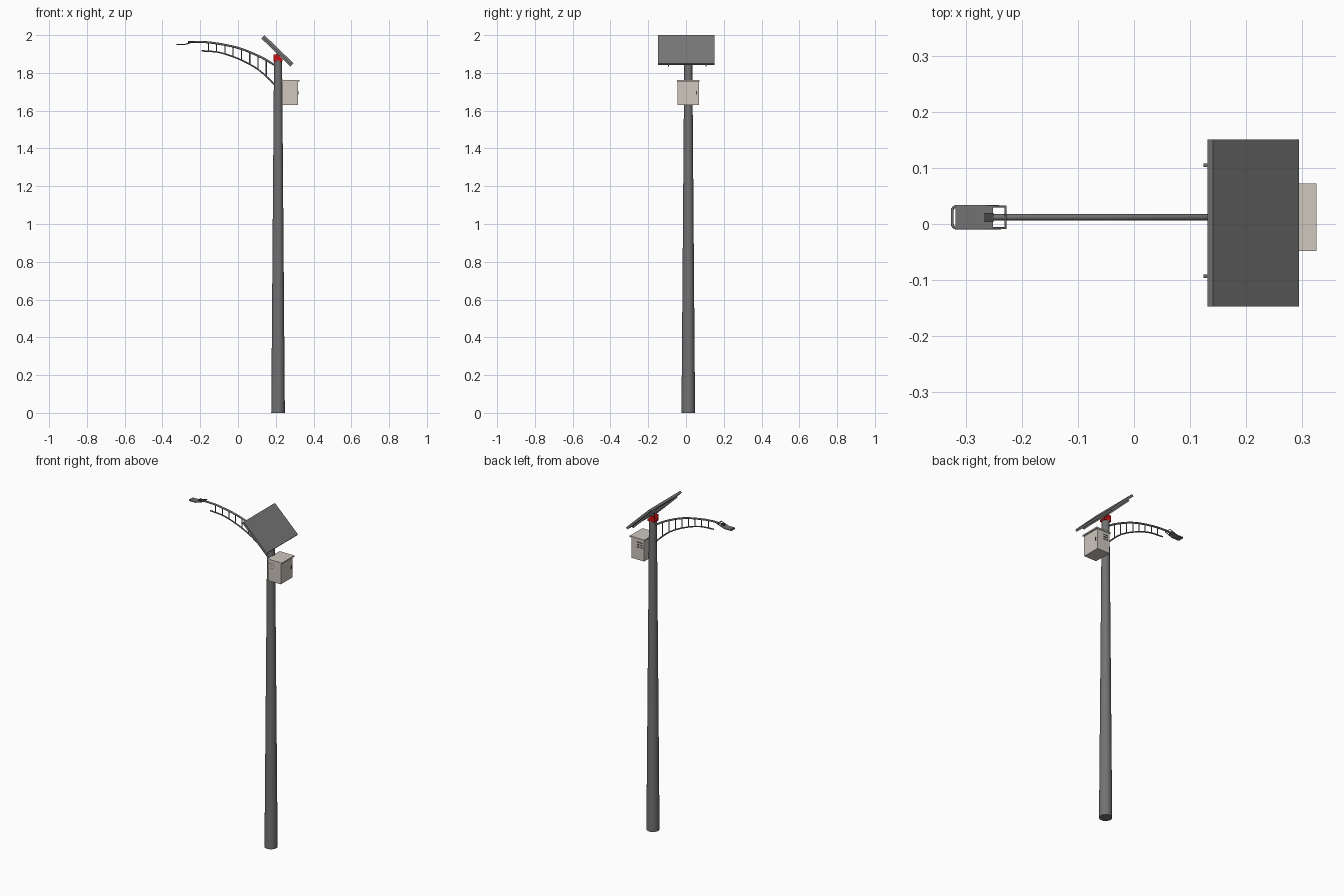
import bpy, bmesh, math
from mathutils import Matrix, Vector

if "Cube" in bpy.data.objects:
    bpy.data.objects.remove(bpy.data.objects["Cube"])

PX, PY = 0.212, 0.012          # pole axis


def mat(name, c):
    m = bpy.data.materials.new(name)
    m.diffuse_color = (*c, 1)
    m.use_nodes = True
    m.node_tree.nodes["Principled BSDF"].inputs["Base Color"].default_value = m.diffuse_color
    return m


GREY = mat("steel grey", (0.17, 0.17, 0.175))
PANEL = mat("panel grey", (0.19, 0.19, 0.19))
DARK = mat("dark grey", (0.06, 0.06, 0.065))
BEIGE = mat("cabinet beige", (0.62, 0.57, 0.52))
RED = mat("bracket red", (0.6, 0.005, 0.005))


def finish(name, bm, material):
    bmesh.ops.recalc_face_normals(bm, faces=bm.faces)
    me = bpy.data.meshes.new(name)
    bm.to_mesh(me)
    bm.free()
    me.materials.append(material)
    ob = bpy.data.objects.new(name, me)
    bpy.context.collection.objects.link(ob)
    return ob


def smooth(ob):
    bpy.ops.object.select_all(action='DESELECT')
    ob.select_set(True)
    bpy.context.view_layer.objects.active = ob
    bpy.ops.object.shade_smooth_by_angle(angle=math.radians(40))


def box(name, lo, hi, material, frame=Matrix.Identity(4)):
    lo, hi = Vector(lo), Vector(hi)
    bm = bmesh.new()
    bmesh.ops.create_cube(bm, size=1, matrix=frame @ Matrix.Translation((lo + hi) / 2)
                          @ Matrix.Diagonal((*(hi - lo), 1)))
    return finish(name, bm, material)


def cone(name, p, q, r1, r2, material, n=32):
    p, q = Vector(p), Vector(q)
    bm = bmesh.new()
    rot = (q - p).to_track_quat('Z', 'Y').to_matrix().to_4x4()
    bmesh.ops.create_cone(bm, cap_ends=True, segments=n, radius1=r1, radius2=r2,
                          depth=(q - p).length, matrix=Matrix.Translation((p + q) / 2) @ rot)
    ob = finish(name, bm, material)
    smooth(ob)
    return ob


def extrude_xz(name, pts, y0, y1, material):
    bm = bmesh.new()
    f = bm.faces.new([bm.verts.new((x, y0, z)) for x, z in pts])
    r = bmesh.ops.extrude_face_region(bm, geom=[f])
    bmesh.ops.translate(bm, vec=(0, y1 - y0, 0),
                        verts=[v for v in r['geom'] if isinstance(v, bmesh.types.BMVert)])
    return finish(name, bm, material)


def interp(pts, x):
    """Cubic Lagrange-style smooth height: Catmull-Rom through the points."""
    n = len(pts)
    for i in range(n - 1):
        (x0, z0), (x1, z1) = pts[i], pts[i + 1]
        if x <= x1 or i == n - 2:
            def slope(k):
                a, b = pts[max(k - 1, 0)], pts[min(k + 1, n - 1)]
                return (b[1] - a[1]) / (b[0] - a[0])
            h, t = x1 - x0, (x - x0) / (x1 - x0)
            return ((2*t**3 - 3*t**2 + 1) * z0 + (t**3 - 2*t**2 + t) * h * slope(i)
                    + (3*t**2 - 2*t**3) * z1 + (t**3 - t**2) * h * slope(i + 1))


def tube(name, pts, r, material, cyclic=False):
    cu = bpy.data.curves.new(name, 'CURVE')
    cu.dimensions = '3D'
    cu.bevel_depth = r
    cu.bevel_resolution = 2
    cu.use_fill_caps = True
    s = cu.splines.new('POLY')
    s.points.add(len(pts) - 1)
    for p, c in zip(s.points, pts):
        p.co = (*c, 1)
    s.use_cyclic_u = cyclic
    cu.materials.append(material)
    ob = bpy.data.objects.new(name, cu)
    bpy.context.collection.objects.link(ob)
    return ob


# Tapered pole
cone("pole", (PX, PY, 0), (PX, PY, 1.865), 0.036, 0.0215, GREY)

# Curved arm: two chords joined by rungs
UP = [(-0.265, 1.962), (-0.2, 1.964), (-0.12, 1.957), (0.008, 1.93), (0.124, 1.882), (0.205, 1.835)]
LOW = [(-0.193, 1.917), (-0.098, 1.908), (0.008, 1.872), (0.098, 1.824), (0.16, 1.772), (0.205, 1.725)]
for name, prof, r in (("arm_upper_chord", UP, 0.0055), ("arm_lower_chord", LOW, 0.004)):
    a, b = prof[0][0], prof[-1][0]
    xs = [a + (b - a) * i / 24 for i in range(25)]
    tube(name, [(x, PY, interp(prof, x)) for x in xs], r, GREY)
for i in range(8):
    x = -0.157 + i * 0.0438
    cone(f"arm_rung_{i+1}", (x, PY, interp(LOW, x)), (x, PY, interp(UP, x)), 0.003, 0.003, GREY, 10)


# Lamp head: bent tube frame around a flat lamp plate
def lamp_z(x):
    return 1.951 + max(0, x + 0.28) * 0.33


W, X0, X1, C = 0.0195, -0.324, -0.229, 0.008
ring = [(X1, PY - W), (-0.28, PY - W)]
for k in range(5):
    a = math.pi / 2 * k / 4
    ring.append((X0 + C - C * math.sin(a), PY - W + C - C * math.cos(a)))
ring += [(x, 2 * PY - y) for x, y in reversed(ring)]
tube("lamp_frame", [(x, y, lamp_z(x)) for x, y in ring], 0.0025, GREY, True)
extrude_xz("lamp_plate", [(-0.318, 1.948), (-0.28, 1.948), (-0.251, 1.957),
                          (-0.251, 1.963), (-0.28, 1.954), (-0.318, 1.954)],
           PY - W, PY + W, GREY)
box("lamp_clamp", (-0.266, PY - 0.008, 1.957), (-0.25, PY + 0.008, 1.969), DARK)

# Tilted solar panel: local x runs down the slope, local z is the panel normal
T = Matrix.Translation((0.2125, 0.002, 1.92)) @ Matrix.Rotation(math.radians(44), 4, 'Y')
box("solar_panel", (-0.107, -0.149, -0.007), (0.107, 0.149, 0.007), PANEL, T)
for i, y in enumerate((-0.095, 0.103)):
    box(f"panel_rail_{i+1}", (-0.107, y - 0.003, -0.017), (0.107, y + 0.003, -0.007), GREY, T)
for i, x in enumerate((-0.03, 0.03)):
    box(f"panel_crossbar_{i+1}", (x - 0.004, -0.098, -0.017), (x + 0.004, 0.106, -0.007), GREY, T)

# Red wedge bracket between pole and panel
WEDGE = [(0.189, 1.86), (0.235, 1.86), (0.235, 1.872), (0.209, 1.898), (0.189, 1.898)]
for i, y in enumerate((PY - 0.02, PY + 0.014)):
    extrude_xz(f"bracket_cheek_{i+1}", WEDGE, y, y + 0.006, RED)
box("bracket_base", (0.189, PY - 0.02, 1.86), (0.235, PY + 0.02, 1.869), RED)
cone("bracket_stem", (PX, PY, 1.865), (PX, PY, 1.905), 0.008, 0.008, GREY, 16)

# Equipment cabinet with overhanging roof, louvres and a door handle
box("cabinet", (0.232, PY - 0.056, 1.63), (0.317, PY + 0.056, 1.755), BEIGE)
box("cabinet_roof", (0.227, PY - 0.06, 1.754), (0.325, PY + 0.06, 1.762), BEIGE)
for s in (-1, 1):
    y = PY + s * 0.0565
    for col in range(2):
        for row in range(3):
            x, z = 0.243 + col * 0.02, 1.735 - row * 0.014
            box(f"vent_{'back' if s > 0 else 'front'}_{col}_{row}",
                (x, y - 0.001, z - 0.003), (x + 0.016, y + 0.001, z + 0.003), BEIGE if s < 0 else DARK)
box("cabinet_handle", (0.317, PY + 0.04, 1.685), (0.321, PY + 0.046, 1.705), DARK)
